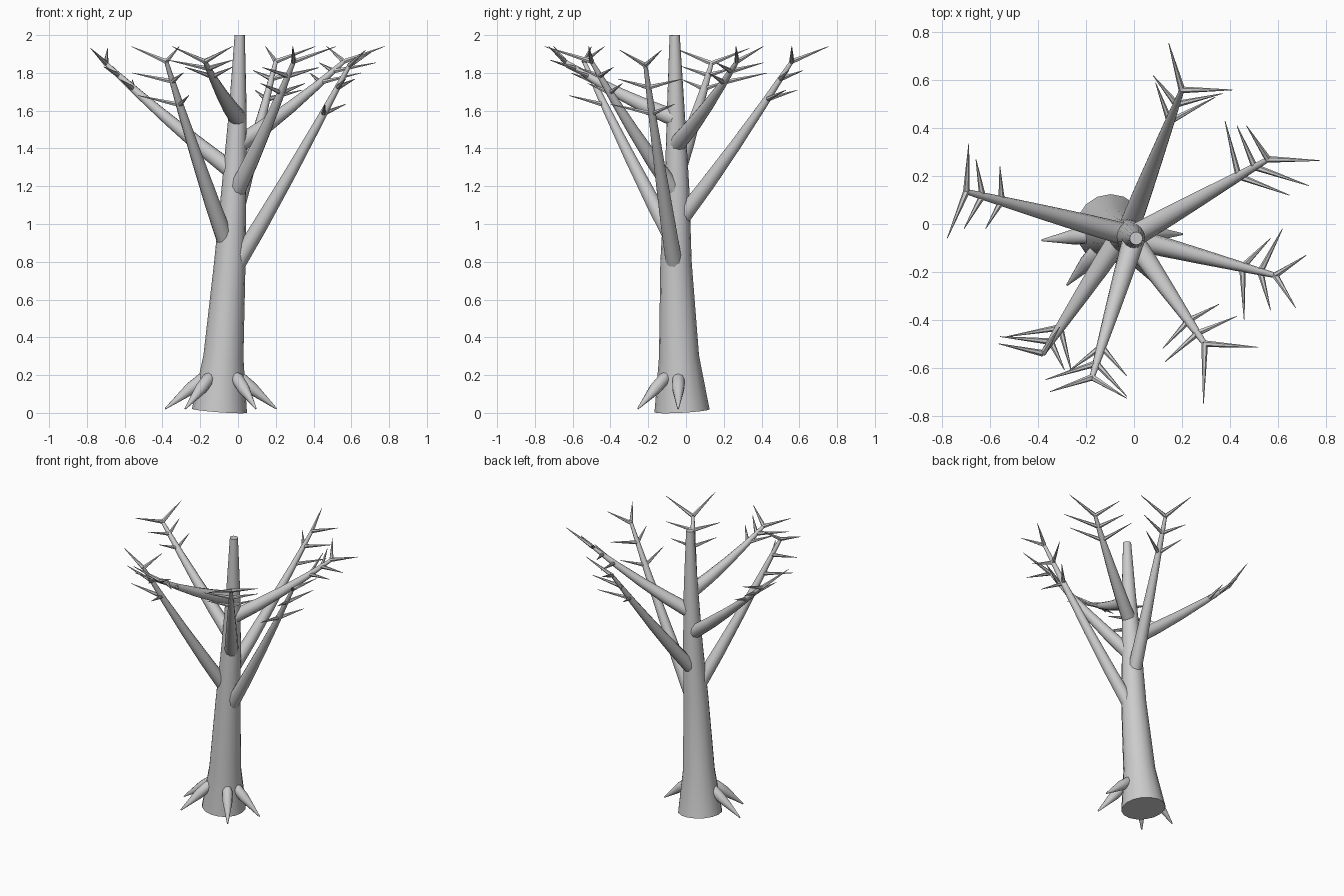
import bpy, bmesh, math
from mathutils import Vector

if "Cube" in bpy.data.objects:
    bpy.data.objects.remove(bpy.data.objects["Cube"])


def tube(bm, pts, radii, sides):
    """Tapered capped tube following a path, rings square to the path."""
    pts = [Vector(p) for p in pts]
    rings = []
    for i, p in enumerate(pts):
        d = (pts[min(i + 1, len(pts) - 1)] - pts[max(i - 1, 0)]).normalized()
        ref = Vector((1, 0, 0)) if abs(d.x) < 0.9 else Vector((0, 1, 0))
        v = d.cross(ref).normalized()
        u = v.cross(d)
        rings.append([bm.verts.new(p + radii[i] * (u * math.cos(a) + v * math.sin(a)))
                      for a in (2 * math.pi * k / sides for k in range(sides))])
    for a, b in zip(rings, rings[1:]):
        for k in range(sides):
            j = (k + 1) % sides
            bm.faces.new((a[k], a[j], b[j], b[k]))
    bm.faces.new(rings[0][::-1])
    bm.faces.new(rings[-1])


def finish(bm, name):
    bmesh.ops.recalc_face_normals(bm, faces=bm.faces)
    me = bpy.data.meshes.new(name)
    bm.to_mesh(me)
    bm.free()
    ob = bpy.data.objects.new(name, me)
    bpy.context.collection.objects.link(ob)
    bpy.ops.object.select_all(action='DESELECT')
    ob.select_set(True)
    bpy.context.view_layer.objects.active = ob
    bpy.ops.object.shade_smooth_by_angle(angle=math.radians(40))


# Trunk
bm = bmesh.new()
tube(bm, [(-.098, -.021, .011), (-.077, -.037, .3), (-.043, -.053, .8),
          (-.021, -.048, 1.2), (-.001, -.054, 1.6), (.009, -.06, 2.0)],
     [.146, .106, .083, .065, .047, .027], 16)
finish(bm, "trunk")

# Roots: start and tip in plan
bm = bmesh.new()
for s, e in [((-.16, -.045), (-.385, -.068)), ((-.14, -.10), (-.28, -.255)),
             ((-.015, -.10), (.095, -.255)), ((-.01, -.04), (.203, -.042))]:
    a, b = Vector((*s, .20)), Vector((*e, .022))
    tube(bm, [a, a.lerp(b, .12), a.lerp(b, .4), b], [.022, .034, .033, .004], 10)
finish(bm, "roots")

# Branches: start, tip, sag, then twig ends in plan (pairs at tip, middle, inner)
branches = [
    ((-.035, -.055, .74), (.59, -.215, 1.84), .02,
     [(.72, -.13), (.675, -.35), (.62, -.02), (.57, -.36), (.57, -.06), (.46, -.40)]),
    ((-.055, -.05, .88), (-.38, -.54, 1.86), .02,
     [(-.565, -.50), (-.31, -.43), (-.56, -.47), (-.29, -.61), (-.53, -.47), (-.26, -.62)]),
    ((-.03, -.04, 1.01), (.20, .56, 1.86), .02,
     [(.145, .755), (.41, .56), (.08, .62), (.37, .545), (.09, .59), (.34, .53)]),
    ((-.01, -.06, 1.17), (.295, -.50, 1.86), .02,
     [(.52, -.515), (.29, -.75), (.43, -.385), (.13, -.575), (.355, -.335), (.12, -.52)]),
    ((-.03, -.045, 1.28), (-.70, .135, 1.85), .015,
     [(-.69, .335), (-.78, -.06), (-.66, .27), (-.71, -.02), (-.56, .24), (-.62, -.02)]),
    ((0, -.05, 1.42), (.56, .27, 1.86), .02,
     [(.775, .265), (.47, .41), (.73, .16), (.43, .41), (.65, .12), (.38, .43)]),
    ((0, -.06, 1.56), (-.175, -.64, 1.86), .02,
     [(-.35, -.70), (-.03, -.728), (-.37, -.65), (-.03, -.72), (-.28, -.62), (-.03, -.635)]),
]
wood, twigs = bmesh.new(), bmesh.new()
for s, e, sag, ends in branches:
    s, e = Vector(s), Vector(e)

    def at(t):
        return s.lerp(e, t) - Vector((0, 0, 4 * sag * t * (1 - t)))

    ts = (0, .25, .5, .75, 1)
    tube(wood, [at(t) for t in ts], [.047, .041, .032, .022, .011], 10)
    for i, q in enumerate(ends):
        o = at((1, .9, .78)[i // 2])
        rise = (.08, .045, .05)[i // 2]
        tube(twigs, [o, (q[0], q[1], o.z + rise)], [.014, .0015], 6)
finish(wood, "branches")
finish(twigs, "twigs")
